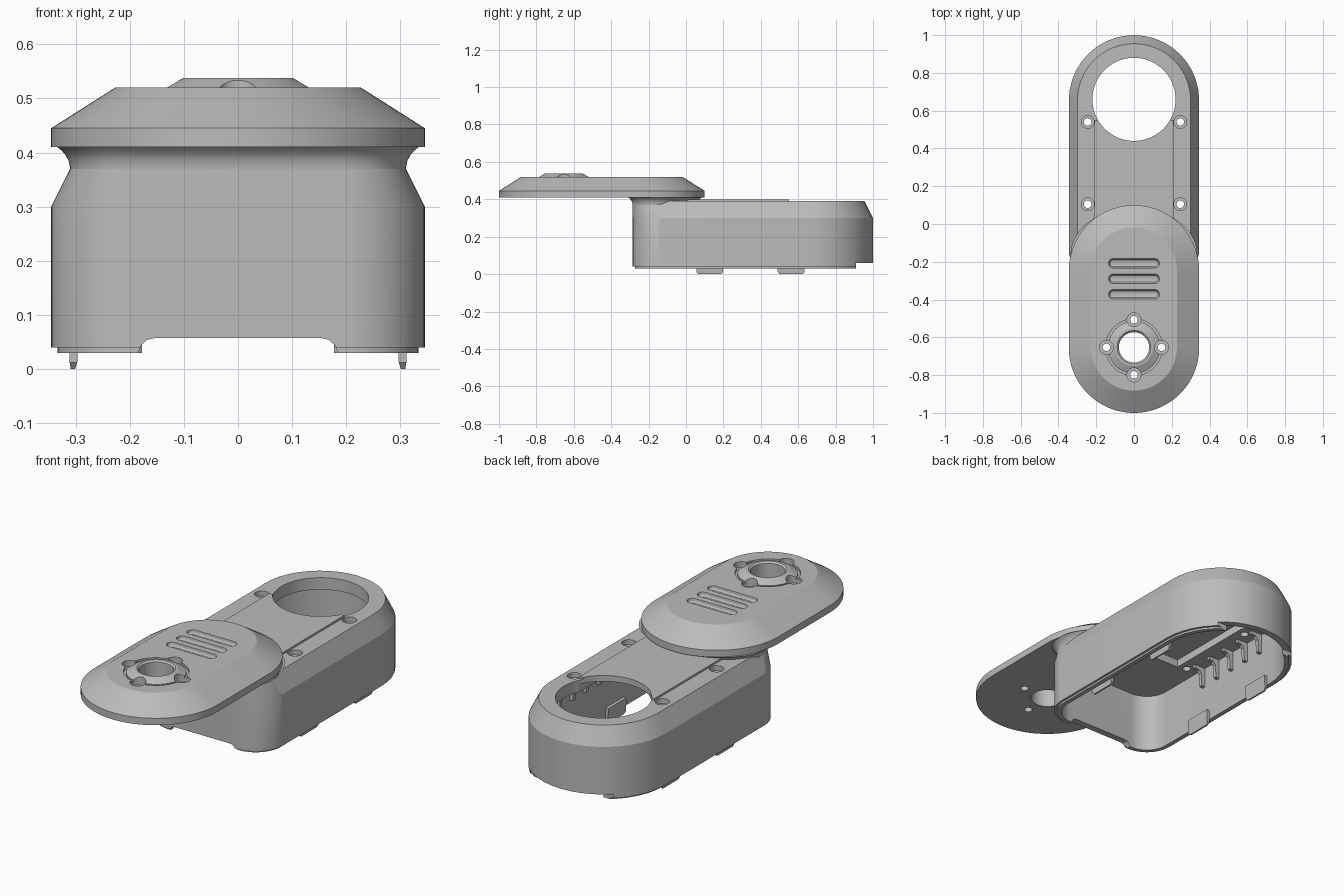
import bpy, bmesh, math
from math import cos, sin, pi

cube = bpy.data.objects.get("Cube")
if cube:
    bpy.data.objects.remove(cube, do_unlink=True)

grey = bpy.data.materials.new("plain grey")
grey.use_nodes = True
COLOUR = (0.5, 0.5, 0.5, 1)
grey.diffuse_color = COLOUR
grey.node_tree.nodes["Principled BSDF"].inputs["Base Color"].default_value = COLOUR


# Lofts a closed solid through equal-length loops
def solid(name, loops):
    bm = bmesh.new()
    rings = [[bm.verts.new(p) for p in loop] for loop in loops]
    n = len(rings[0])
    for a, b in zip(rings, rings[1:]):
        for i in range(n):
            j = (i + 1) % n
            bm.faces.new((a[i], a[j], b[j], b[i]))
    bm.faces.new(rings[0][::-1])
    bm.faces.new(rings[-1])
    bmesh.ops.remove_doubles(bm, verts=bm.verts, dist=1e-5)
    bmesh.ops.recalc_face_normals(bm, faces=bm.faces)
    mesh = bpy.data.meshes.new(name)
    bm.to_mesh(mesh)
    bm.free()
    mesh.materials.append(grey)
    obj = bpy.data.objects.new(name, mesh)
    bpy.context.collection.objects.link(obj)
    return obj


# Plan outline: rounded front corners and an elliptical rear end
def outline(z, w, front, corner, cy, ry, n=20):
    q = [pi / 2 * i / n for i in range(n + 1)]
    pts = [(-w + corner - corner * cos(t), front + corner - corner * sin(t), z) for t in q]
    pts += [(w - corner + corner * sin(t), front + corner - corner * cos(t), z) for t in q]
    pts += [(w * cos(2 * t), cy + ry * sin(2 * t), z) for t in q]
    return pts


def lathe(name, profile, x, y, n=48):
    return solid(name, [[(x + r * cos(2 * pi * i / n), y + r * sin(2 * pi * i / n), z)
                         for i in range(n)] for r, z in profile])


def box(name, x0, x1, y0, y1, z0, z1):
    return solid(name, [[(x0, y0, z), (x1, y0, z), (x1, y1, z), (x0, y1, z)] for z in (z0, z1)])


# Subtracts the cutter from every target, then discards it
def cut(cutter, *targets):
    cutter.hide_render = True
    for obj in targets:
        mod = obj.modifiers.new("cut", "BOOLEAN")
        mod.operation = "DIFFERENCE"
        mod.solver = "EXACT"
        mod.object = cutter
        bpy.context.view_layer.objects.active = obj
        bpy.ops.object.modifier_apply(modifier=mod.name)
    bpy.data.objects.remove(cutter, do_unlink=True)


# Housing: lipped base, straight walls, chamfer on sides and rear only
REAR = 0.655


def housing_ring(z, inset, front_inset=0.0):
    return outline(z, 0.345 - inset, -0.285 + front_inset, 0.15 - inset, REAR, 0.345 - inset)


housing = solid("housing", [housing_ring(0.03, 0.012, 0.012), housing_ring(0.04, 0.012, 0.012),
                            housing_ring(0.04, 0), housing_ring(0.3, 0), housing_ring(0.39, 0.045)])
panel = box("top_panel", -0.209, 0.209, -0.1, 0.55, 0.38, 0.4)

# Hollow interior, recessed ceiling and large round opening
cut(solid("cavity", [housing_ring(z, 0.034, 0.034) for z in (-0.1, 0.33)]), housing)
cut(box("ceiling_recess", -0.2, 0.2, 0.09, 0.6, 0.3, 0.37), housing)
cut(lathe("opening", [(0.22, 0.3), (0.22, 0.5)], 0, 0.66, 80), housing, panel)

# Cable notches at the front and rear of the base
notch = [(0.185, -0.1), (0.185, 0.03), (0.178, 0.045), (0.168, 0.054), (0.155, 0.057)]
notch += [(-x, z) for x, z in reversed(notch)]
cut(solid("front_notch", [[(x, y, z) for x, z in notch] for y in (-0.4, -0.2)]), housing)
cut(box("rear_notch", -0.3, 0.3, 0.91, 1.1, -0.1, 0.06), housing)

# Screw holes in the housing top
for x in (-0.245, 0.245):
    for y in (0.105, 0.54):
        cut(lathe("screw_hole", [(0.02, 0.3), (0.02, 0.365), (0.034, 0.365), (0.034, 0.5)],
                  x, y, 32), housing)

# Flared neck joining the housing to the arm
neck = solid("neck", [outline(z, 0.31 + f, -0.285 - f, 0.115 + f, -0.16, 0.22 + f)
                      for z, f in ((0.35, 0), (0.37, 0), (0.385, 0.003), (0.396, 0.009),
                                   (0.404, 0.016), (0.411, 0.025))])

# Arm: capsule plate with a wide sloped edge
arm = solid("arm", [outline(z, 0.345 - d, -1 + d, 0.345 - d, -0.245, 0.345 - d, 28)
                    for z, d in ((0.41, 0), (0.445, 0), (0.52, 0.118))])

# Conical boss sitting in a shallow ring groove
HUB = -0.653
cut(lathe("groove", [(0.15, 0.509), (0.15, 0.6)], 0, HUB, 64), arm)
boss = lathe("boss", [(0.138, 0.5), (0.138, 0.519), (0.1, 0.538)], 0, HUB, 64)
cut(lathe("hub_hole", [(0.08, 0.3), (0.08, 0.53), (0.09, 0.539), (0.09, 0.6)], 0, HUB, 64),
    arm, boss)
for k in range(4):
    a = k * pi / 2
    cut(lathe("hub_screw_hole", [(0.02, 0.3), (0.02, 0.49), (0.037, 0.49), (0.037, 0.6)],
              0.146 * cos(a), HUB + 0.146 * sin(a), 32), arm, boss)

# Three rounded grip slots
for y in (-0.208, -0.29, -0.372):
    loops = []
    for r, z in ((0.008, 0.497), (0.017, 0.5), (0.023, 0.508), (0.025, 0.52), (0.025, 0.56)):
        loops.append([(s * (0.11 + r * sin(t)), y - s * r * cos(t), z)
                      for s in (1, -1) for t in [pi * i / 12 for i in range(13)]])
    cut(solid("slot", loops), arm)

# Snap tabs and stiffening ribs on both inner walls
rib = [(0.318, 0.335), (0.25, 0.335), (0.252, 0.315), (0.275, 0.31),
       (0.288, 0.295), (0.292, 0.23), (0.318, 0.225)]
for side, s in (("left", 1), ("right", -1)):
    for k, y in enumerate((0.127, 0.562)):
        solid(f"{side}_tab_{k + 1}",
              [[(s * x0, y - h, z), (s * x1, y - h, z), (s * x1, y + h, z), (s * x0, y + h, z)]
               for x0, x1, h, z in ((0.301, 0.309, 0.062, 0), (0.297, 0.311, 0.072, 0.012),
                                    (0.294, 0.313, 0.072, 0.08))])
    for k in range(5):
        y = 0.155 + 0.107 * k
        solid(f"{side}_rib_{k + 1}",
              [[(s * x, yy, z) for x, z in rib] for yy in (y - 0.009, y + 0.009)])

# Smooth curved walls, keep edges crisp
bpy.ops.object.select_all(action="DESELECT")
for obj in bpy.context.collection.objects:
    if obj.type == "MESH" and grey.name in obj.data.materials:
        obj.select_set(True)
        bpy.context.view_layer.objects.active = obj
bpy.ops.object.shade_smooth_by_angle(angle=math.radians(25))
